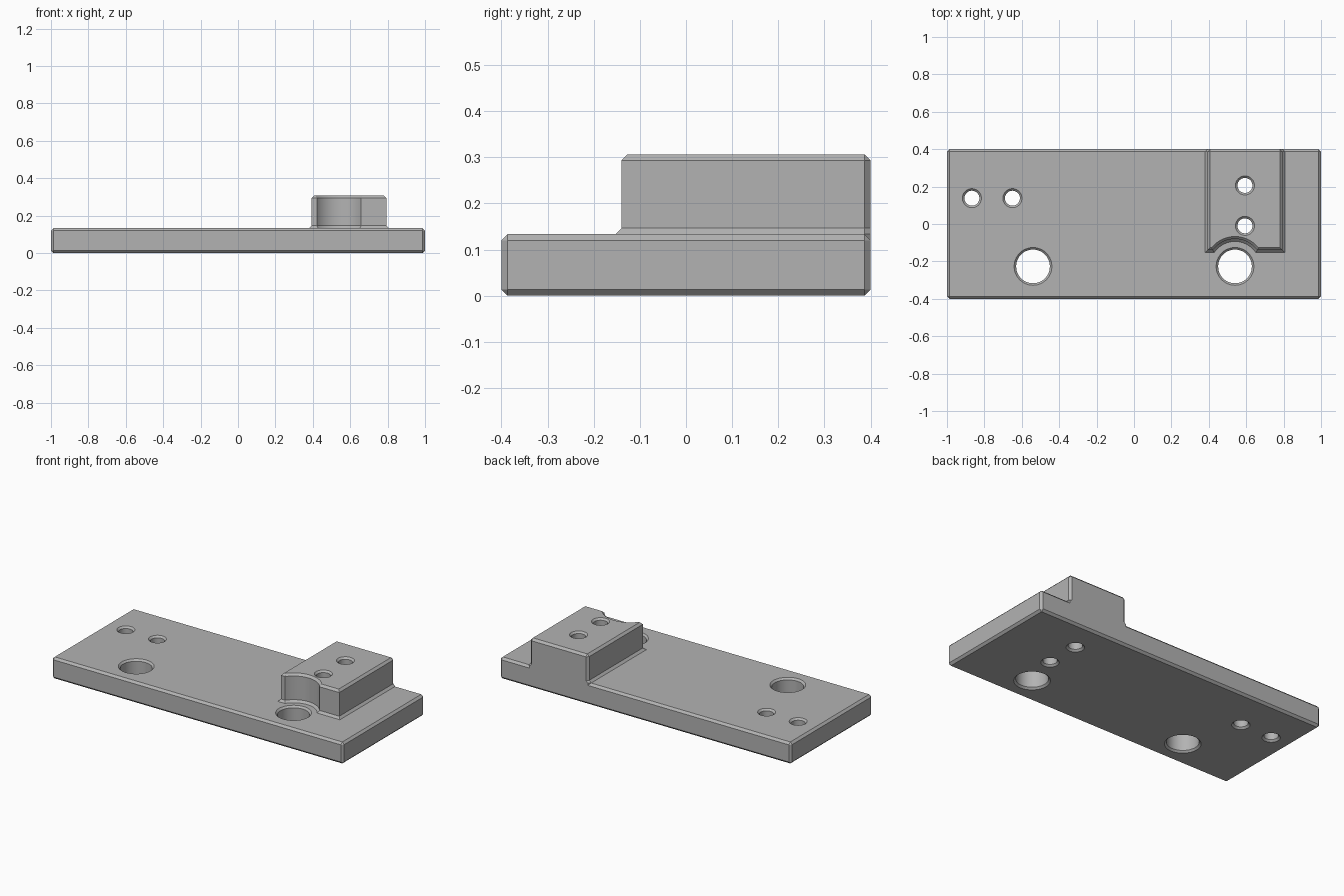
import bpy, bmesh, math

if "Cube" in bpy.data.objects:
    bpy.data.objects.remove(bpy.data.objects["Cube"])

C = 0.0133            # chamfer width
PLATE_TOP = 0.1333
BLOCK_TOP = 0.3067

metal = bpy.data.materials.new("grey metal")
metal.diffuse_color = (0.45, 0.45, 0.45, 1)
metal.use_nodes = True
metal.node_tree.nodes["Principled BSDF"].inputs["Base Color"].default_value = metal.diffuse_color


def loft(name, loops):
    """Solid from a stack of matching point loops, capped at both ends."""
    bm = bmesh.new()
    rings = [[bm.verts.new(p) for p in loop] for loop in loops]
    n = len(rings[0])
    for a, b in zip(rings, rings[1:]):
        for i in range(n):
            j = (i + 1) % n
            bm.faces.new((a[i], a[j], b[j], b[i]))
    bm.faces.new(rings[0][::-1])
    bm.faces.new(rings[-1])
    bmesh.ops.recalc_face_normals(bm, faces=bm.faces)
    mesh = bpy.data.meshes.new(name)
    bm.to_mesh(mesh)
    bm.free()
    obj = bpy.data.objects.new(name, mesh)
    bpy.context.collection.objects.link(obj)
    mesh.materials.append(metal)
    return obj


def plate_loop(z, d):
    """Rectangle with clipped corners, inset by d."""
    x, y = 1 - d, 0.4 - d
    k = C - d
    return [(x - k, -y, z), (x, -y + k, z), (x, y - k, z), (x - k, y, z),
            (-x + k, y, z), (-x, y - k, z), (-x, -y + k, z), (-x + k, -y, z)]


def block_loop(z, d, back):
    """Block outline grown by d, with a round relief in its front."""
    x0, x1, yf = 0.3933 - d, 0.7933 + d, -0.14 - d
    cx, cy, r = 0.54, -0.2267, 0.1467 - d
    k = C - (0.4 - back) * 0.98
    a = math.asin((yf - cy) / r)
    arc = []
    for i in range(25):
        t = math.pi - a + (2 * a - math.pi) * i / 24
        arc.append((cx + r * math.cos(t), cy + r * math.sin(t), z))
    return [(x0, yf, z)] + arc + [(x1, yf, z), (x1, back - k, z),
            (x1 - k, back, z), (x0 + k, back, z), (x0, back - k, z)]


def boolean(obj, other, operation):
    mod = obj.modifiers.new(operation.lower(), 'BOOLEAN')
    mod.operation = operation
    mod.solver = 'EXACT'
    mod.object = other
    bpy.context.view_layer.objects.active = obj
    bpy.ops.object.modifier_apply(modifier=mod.name)
    bpy.data.objects.remove(other)


# base plate with chamfered edges
plate = loft("mounting_plate", [
    plate_loop(0, C * 0.98), plate_loop(C, 0),
    plate_loop(PLATE_TOP - C, 0), plate_loop(PLATE_TOP, C * 0.98)])

# raised block with flared foot and chamfered top
block = loft("raised_block", [
    block_loop(0.1, C, 0.4), block_loop(PLATE_TOP, C, 0.4),
    block_loop(PLATE_TOP + C, 0, 0.4), block_loop(BLOCK_TOP - C, 0, 0.4),
    block_loop(BLOCK_TOP, -C, 0.4 - C)])
boolean(plate, block, 'UNION')

# through holes, countersunk at both ends: x, y, radius, top height
holes = [(-0.54, -0.2267, 0.09, PLATE_TOP), (0.54, -0.2267, 0.09, PLATE_TOP),
         (-0.8667, 0.138, 0.04, PLATE_TOP), (-0.65, 0.138, 0.04, PLATE_TOP),
         (0.5933, 0.206, 0.04, BLOCK_TOP), (0.5933, -0.01, 0.04, BLOCK_TOP)]
for x, y, r, top in holes:
    profile = [(-0.01, r + 0.021), (0.011, r), (top - 0.011, r), (top + 0.01, r + 0.021)]
    turns = [i * math.tau / 48 for i in range(48)]
    drill = loft("drill", [[(x + q * math.cos(t), y + q * math.sin(t), z) for t in turns]
                           for z, q in profile])
    boolean(plate, drill, 'DIFFERENCE')

# smooth the round walls, keep the chamfers crisp
plate.select_set(True)
bpy.context.view_layer.objects.active = plate
bpy.ops.object.shade_smooth_by_angle(angle=math.radians(25))
